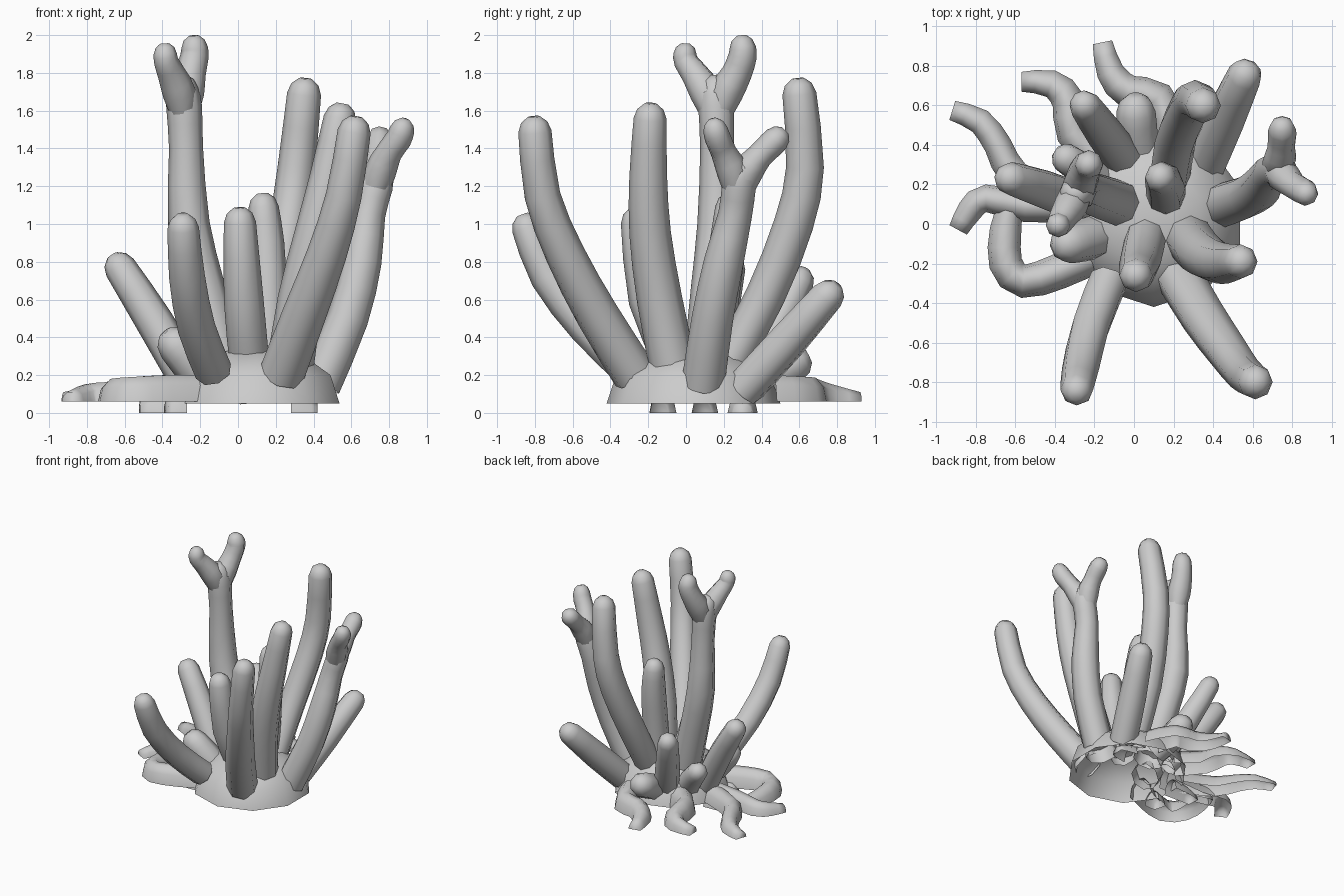
import bpy, bmesh, math
from mathutils import Vector


def finish(bm, name):
    bmesh.ops.recalc_face_normals(bm, faces=bm.faces[:])
    me = bpy.data.meshes.new(name)
    bm.to_mesh(me)
    bm.free()
    ob = bpy.data.objects.new(name, me)
    bpy.context.collection.objects.link(ob)
    me.shade_smooth()
    return ob


def smooth_path(pts):
    # Catmull-Rom midpoints; works on (x, y, z, r)
    out = []
    for i in range(len(pts) - 1):
        p0, p1, p2, p3 = (pts[max(i - 1, 0)], pts[i], pts[i + 1],
                          pts[min(i + 2, len(pts) - 1)])
        out.append(p1)
        out.append(tuple((-a + 9 * b + 9 * c - d) / 16
                         for a, b, c, d in zip(p0, p1, p2, p3)))
    out.append(pts[-1])
    return out


def bridge(bm, rings, closed=True):
    for a, b in zip(rings, rings[1:]):
        n = len(a)
        for k in range(n if closed else n - 1):
            j = (k + 1) % n
            bm.faces.new((a[k], a[j], b[j], b[k]))


def tube(bm, pts, sides=8):
    # Open at the bottom, rounded at the tip
    p = smooth_path(pts)
    end, prev, r = Vector(p[-1][:3]), Vector(p[-2][:3]), p[-1][3]
    d = (end - prev).normalized()
    for f, s in ((0.55, 0.8), (0.9, 0.38)):
        p.append((*(end + d * r * f), r * s))
    rings = []
    for i, q in enumerate(p):
        t = (Vector(p[min(i + 1, len(p) - 1)][:3])
             - Vector(p[max(i - 1, 0)][:3])).normalized()
        u = Vector((0, 1, 0)) - t * t.y
        if u.length < 0.3:
            u = Vector((1, 0, 0)) - t * t.x
        u.normalize()
        w = t.cross(u)
        rings.append([bm.verts.new(Vector(q[:3]) + q[3] * (
            u * math.cos(2 * math.pi * k / sides) + w * math.sin(2 * math.pi * k / sides)))
            for k in range(sides)])
    bridge(bm, rings)
    bm.faces.new(rings[-1])


def stalk(name, *limbs):
    bm = bmesh.new()
    for limb in limbs:
        tube(bm, limb)
    finish(bm, name)


def root(name, pts, floor=0.06):
    # Arched shell lying on the ground, open underneath; points are x, y, half width, height
    bm = bmesh.new()
    p = smooth_path(pts)
    rings = []
    for i, (x, y, r, h) in enumerate(p):
        a, b = p[max(i - 1, 0)], p[min(i + 1, len(p) - 1)]
        t = Vector((b[0] - a[0], b[1] - a[1])).normalized()
        ring = []
        for k in range(6):
            ang = math.pi * k / 5
            c, s = r * math.cos(ang), min(1, 1.05 * math.sin(ang))
            ring.append(bm.verts.new((x - t.y * c, y + t.x * c, floor + h * s)))
        rings.append(ring)
    bridge(bm, rings, closed=False)
    bm.faces.new(rings[-1])
    finish(bm, name)


# Base mound, open underneath
bm = bmesh.new()
rings = [[bm.verts.new((0.1 + r * math.cos(math.radians(36 * k - 90)),
                        0.04 + r * math.sin(math.radians(36 * k - 90)), z))
          for k in range(10)] for r, z in ((.46, .05), (.41, .2), (.25, .31), (.1, .34))]
bridge(bm, rings)
bm.faces.new(rings[-1])
finish(bm, "base_mound")

# Forked stalks: the arms start inside the trunk and flare out of it
stalk("tall_forked_stalk",
      [(-.06, .1, .2, .12), (-.18, .14, .65, .115), (-.26, .17, 1.0, .11),
       (-.275, .165, 1.4, .09), (-.285, .16, 1.62, .095), (-.295, .155, 1.71, .085)],
      [(-.285, .155, 1.55, .06), (-.31, .11, 1.69, .088), (-.35, .05, 1.79, .075),
       (-.38, .0, 1.86, .065), (-.385, -.005, 1.9, .062)],
      [(-.28, .165, 1.55, .06), (-.27, .21, 1.69, .09), (-.25, .27, 1.8, .08),
       (-.23, .3, 1.89, .075), (-.23, .3, 1.935, .07)])
stalk("right_forked_stalk",
      [(.43, .09, .15, .115), (.58, .14, .5, .11), (.655, .2, .8, .105),
       (.69, .26, 1.05, .09), (.73, .28, 1.2, .09), (.745, .29, 1.27, .08)],
      [(.71, .275, 1.13, .06), (.75, .25, 1.27, .085), (.8, .2, 1.38, .07),
       (.85, .17, 1.45, .07), (.87, .155, 1.5, .065)],
      [(.71, .275, 1.13, .06), (.735, .32, 1.27, .085), (.745, .39, 1.36, .07),
       (.75, .45, 1.42, .072), (.75, .48, 1.45, .07)])

# Single stalks
stalk("back_tall_stalk", [(.18, .2, .2, .1), (.21, .42, .62, .105), (.27, .57, 1.0, .105),
                          (.31, .63, 1.3, .1), (.35, .6, 1.69, .09)])
stalk("right_tall_stalk", [(.27, -.06, .2, .125), (.33, -.14, .6, .12), (.41, -.19, .95, .11),
                           (.48, -.2, 1.25, .1), (.54, -.19, 1.56, .087)])
stalk("front_right_stalk", [(.23, -.27, .2, .12), (.35, -.47, .52, .115), (.47, -.64, .84, .105),
                            (.56, -.76, 1.15, .095), (.615, -.8, 1.49, .088)])
stalk("front_left_stalk", [(-.13, -.29, .22, .1), (-.22, -.52, .45, .1), (-.27, -.73, .72, .095),
                           (-.29, -.84, .98, .083)])
stalk("front_middle_stalk", [(.06, -.06, .27, .105), (.03, -.2, .6, .105), (.01, -.26, 1.01, .085)])
stalk("centre_stalk", [(.16, .14, .25, .1), (.16, .18, .6, .1), (.15, .22, .9, .095),
                       (.135, .235, 1.09, .08)])
stalk("left_stalk", [(-.25, .1, .15, .1), (-.44, .17, .48, .1), (-.625, .23, .77, .085)])
stalk("back_right_stalk", [(.36, .3, .12, .105), (.46, .53, .37, .105), (.56, .75, .62, .09)])
stalk("back_left_stalk", [(-.03, .3, .15, .1), (-.15, .46, .42, .095), (-.25, .6, .7, .08)])
stalk("back_stub", [(.05, .32, .13, .1), (.02, .45, .2, .105), (.01, .57, .26, .1)])
stalk("back_left_stub", [(-.15, .2, .15, .1), (-.25, .27, .27, .09), (-.34, .33, .37, .08)])
stalk("left_stub", [(-.15, -.05, .15, .11), (-.25, -.08, .27, .11), (-.33, -.1, .36, .1)])

# Ground roots
root("front_left_root", [(-.2, -.16, .09, .14), (-.38, -.24, .09, .14), (-.56, -.29, .085, .13),
                         (-.65, -.2, .085, .12), (-.65, -.03, .08, .1), (-.62, .12, .06, .08)])
root("left_root", [(-.25, .1, .09, .14), (-.55, .09, .08, .11), (-.75, .13, .07, .1),
                   (-.83, .07, .065, .08), (-.89, -.03, .05, .05)])
root("outer_left_root", [(-.35, .12, .09, .12), (-.6, .24, .08, .12), (-.69, .4, .07, .1),
                         (-.78, .52, .065, .08), (-.92, .575, .05, .05)])
root("back_left_root", [(-.15, .3, .1, .14), (-.31, .46, .085, .14), (-.33, .62, .085, .12),
                        (-.42, .71, .07, .09), (-.57, .72, .05, .06)])
root("back_root", [(.2, .45, .1, .14), (.12, .64, .085, .13), (-.03, .67, .085, .12),
                   (-.12, .77, .07, .09), (-.16, .92, .05, .05)])
# Low root ends under the mound
root("left_root_end", [(-.28, .1, .07, .1), (-.4, .1, .065, .1), (-.52, .09, .05, .06)], 0.0)
root("front_root_end", [(-.28, -.12, .07, .1), (-.34, -.13, .065, .1), (-.38, -.14, .05, .06)], 0.0)
root("right_root_end", [(.28, .3, .08, .1), (.35, .3, .07, .08), (.42, .3, .05, .05)], 0.0)
